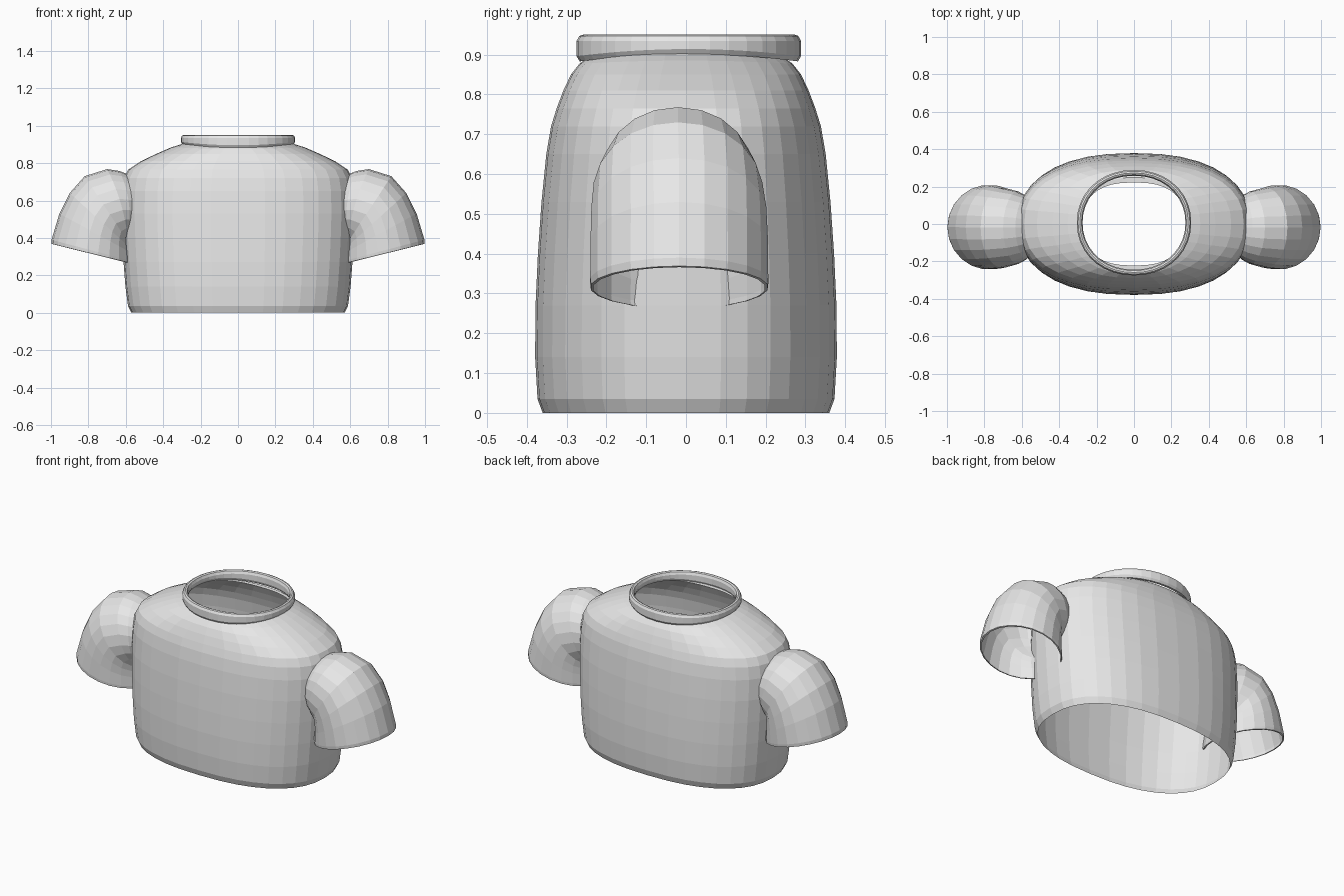
import bpy, math
from math import cos, sin, pi

fabric = bpy.data.materials.new("light grey fabric")
fabric.diffuse_color = (0.8, 0.8, 0.8, 1)


def superellipse(rx, ry, n, count):
    """Points around a rounded-box outline."""
    pts = []
    for i in range(count):
        a = 2 * pi * i / count
        c, s = cos(a), sin(a)
        pts.append((rx * math.copysign(abs(c) ** (2 / n), c),
                    ry * math.copysign(abs(s) ** (2 / n), s)))
    return pts


def loft(name, rings, closed=False):
    """Skin a list of equal-length rings with quads."""
    n = len(rings[0])
    verts = [p for r in rings for p in r]
    faces = []
    last = len(rings) if closed else len(rings) - 1
    for k in range(last):
        a, b = k * n, ((k + 1) % len(rings)) * n
        for i in range(n):
            j = (i + 1) % n
            faces.append((a + i, a + j, b + j, b + i))
    me = bpy.data.meshes.new(name)
    me.from_pydata(verts, [], faces)
    me.materials.append(fabric)
    ob = bpy.data.objects.new(name, me)
    bpy.context.collection.objects.link(ob)
    return ob


# Torso shell: (z, half width, half depth, squareness, front/back dip)
torso_rows = [
    (0.0, 0.57, 0.36, 2.4, 0),
    (0.035, 0.588, 0.373, 2.4, 0), (0.14, 0.602, 0.379, 2.4, 0),
    (0.27, 0.612, 0.378, 2.4, 0), (0.40, 0.619, 0.372, 2.4, 0),
    (0.53, 0.624, 0.363, 2.4, 0), (0.65, 0.621, 0.351, 2.4, 0),
    (0.72, 0.61, 0.339, 2.4, 0), (0.765, 0.587, 0.325, 2.4, 0),
    (0.81, 0.52, 0.308, 2.35, 0), (0.85, 0.436, 0.289, 2.3, 0),
    (0.885, 0.355, 0.268, 2.2, 0.008),
    (0.905, 0.29, 0.25, 2.2, 0.015), (0.905, 0.277, 0.222, 2.5, 0.015),
]
rings = []
for z, rx, ry, n, dip in torso_rows:
    rings.append([(x, y, z - dip * (y / ry) ** 2)
                  for x, y in superellipse(rx, ry, n, 36)])
loft("torso", rings)

# Collar: closed rounded band, (outward offset, z), lower at front and back
collar_profile = [(-0.024, 0.903), (-0.008, 0.901), (0.0, 0.914), (0.0, 0.934),
                  (-0.007, 0.947), (-0.016, 0.95), (-0.025, 0.946), (-0.031, 0.932),
                  (-0.031, 0.918)]
rings = []
for off, z in collar_profile:
    drop = 0.018 if z < 0.92 else 0
    ry = 0.282 + off
    rings.append([(x, y + 0.007, z - drop * (y / ry) ** 2)
                  for x, y in superellipse(0.306 + off, ry, 2.1, 36)])
loft("collar", rings, closed=True)

# Sleeves: bent tube
# (outer x, outer z, inner x, inner z, half depth, y centre, squareness)
sleeve_rows = [
    (0.60, 0.745, 0.595, 0.40, 0.155, -0.02, 2.1),
    (0.635, 0.758, 0.595, 0.395, 0.174, -0.02, 2.1),
    (0.70, 0.768, 0.59, 0.39, 0.195, -0.02, 2.1),
    (0.82, 0.73, 0.585, 0.375, 0.214, -0.02, 2.05),
    (0.90, 0.64, 0.58, 0.35, 0.222, -0.018, 2.05),
    (0.955, 0.53, 0.57, 0.32, 0.225, -0.017, 2),
    (0.997, 0.39, 0.56, 0.275, 0.226, -0.017, 2),
    (0.998, 0.369, 0.56, 0.262, 0.224, -0.017, 2),
    (0.989, 0.366, 0.568, 0.262, 0.217, -0.017, 2),
]
for side, label in ((1, "left"), (-1, "right")):
    rings = []
    for ox, oz, ix, iz, h, cy, n in sleeve_rows:
        ring = []
        for c, s in superellipse(1, 1, n, 22):
            t = (1 + c) / 2
            # the armhole edge wraps back around the curved torso side
            wrap = 0.04 * s * s * max(0, 1 - (ox - 0.60) / 0.2)
            ring.append((side * (ix + (ox - ix) * t - wrap), cy + h * s * side,
                         iz + (oz - iz) * t))
        rings.append(ring)
    loft(label + "_sleeve", rings)
